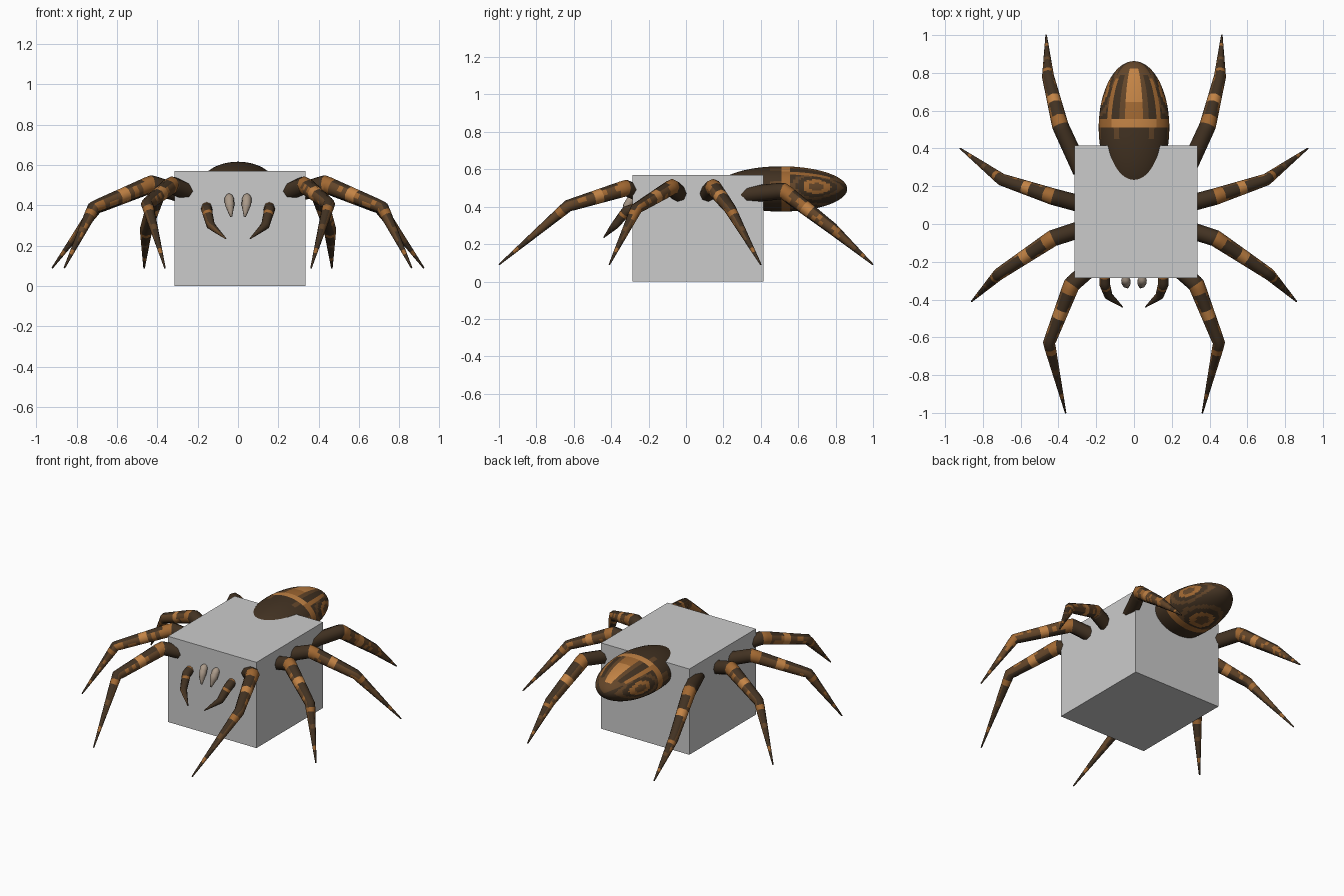
import bpy, bmesh, math, random
from mathutils import Vector, Matrix

if "Cube" in bpy.data.objects:
    bpy.data.objects.remove(bpy.data.objects["Cube"])

random.seed(4)


def make_material(name, rgb):
    m = bpy.data.materials.new(name)
    m.diffuse_color = (*rgb, 1)
    m.use_nodes = True
    m.node_tree.nodes["Principled BSDF"].inputs["Base Color"].default_value = m.diffuse_color
    return m


DARK, MID, ORANGE, LIGHT = range(4)
FUR = [make_material("dark brown", (0.055, 0.032, 0.016)),
       make_material("mid brown", (0.125, 0.06, 0.022)),
       make_material("orange", (0.36, 0.14, 0.032)),
       make_material("light orange", (0.55, 0.23, 0.06))]
GREY = make_material("grey", (0.6, 0.6, 0.6))
BONE = make_material("bone", (0.4, 0.32, 0.25))


def finish(bm, name, mats, rule=None, smooth=True):
    bmesh.ops.recalc_face_normals(bm, faces=bm.faces)
    for f in bm.faces:
        f.smooth = smooth
        if rule:
            f.material_index = rule(f.calc_center_median())
    me = bpy.data.meshes.new(name)
    bm.to_mesh(me)
    bm.free()
    for m in mats:
        me.materials.append(m)
    ob = bpy.data.objects.new(name, me)
    bpy.context.collection.objects.link(ob)
    return ob


def ellipsoid(name, centre, radii, mats, rule=None, seg=24, rings=16):
    # poles lie along y
    bm = bmesh.new()
    mat = (Matrix.Translation(centre) @ Matrix.Diagonal((*radii, 1))
           @ Matrix.Rotation(math.pi / 2, 4, 'X'))
    bmesh.ops.create_uvsphere(bm, u_segments=seg, v_segments=rings, radius=1, matrix=mat)
    return finish(bm, name, mats, rule)


def tube(name, pts, radii, mats, colour=None, sides=8, steps=14):
    # tapered limb along a bent path; colour(s, angle) paints each face
    pts = [Vector(p) for p in pts]
    bm = bmesh.new()
    rings, n = [], len(pts) - 1
    for k in range(n * steps + 1):
        i = min(k // steps, n - 1)
        t = k / steps - i
        d = (pts[i + 1] - pts[i]).normalized()
        if k % steps == 0 and 0 < i and k < n * steps:
            d = (d + (pts[i] - pts[i - 1]).normalized()).normalized()
        side = d.cross(Vector((0, 0, 1))).normalized()
        up = side.cross(d)
        c = pts[i].lerp(pts[i + 1], t)
        r = radii[i] * (1 - t) + radii[i + 1] * t
        rings.append([bm.verts.new(c + r * (side * math.cos(a) + up * math.sin(a)))
                      for a in (2 * math.pi * j / sides for j in range(sides))])
    for k in range(n * steps):
        for j in range(sides):
            q = (j + 1) % sides
            f = bm.faces.new((rings[k][j], rings[k][q], rings[k + 1][q], rings[k + 1][j]))
            if colour:
                f.material_index = colour((k + 0.5) / steps, 2 * math.pi * (j + 0.5) / sides)
    bm.faces.new(rings[0])
    bm.faces.new(rings[-1])
    return finish(bm, name, mats)


def limb_colour(s, a):
    # orange joint bands, brown flanks with flecks, dark elsewhere
    for at, half, col in ((1.06, 0.07, ORANGE), (1.5, 0.05, LIGHT), (2.1, 0.04, ORANGE),
                          (2.4, 0.04, MID), (2.75, 0.03, ORANGE)):
        if abs(s - at) < half:
            return col
    if abs(math.cos(a)) > 0.8 and 1.1 < s < 2.6:
        return ORANGE if random.random() < 0.2 else MID
    return DARK


def palp_colour(s, a):
    return ORANGE if abs(s - 0.35) < 0.12 or abs(s - 1.2) < 0.1 else \
        MID if math.cos(a) > 0.5 else DARK


def abdomen_colour(c):
    y = c.y
    phi = math.atan2(abs(c.x) / 0.187, (c.z - 0.495) / 0.122)  # 0 top, pi underneath
    if abs(y - 0.535) < 0.022:                                 # cross band
        return LIGHT if phi < 0.7 else ORANGE
    if y < 0.535:
        if y > 0.45 and (0.4 < phi < 0.62 or 1.2 < phi < 1.7):
            return MID
        return DARK
    if phi < 0.3 and y < 0.82:                                 # central stripe
        return LIGHT if y > 0.64 and phi < 0.22 else ORANGE
    if phi < 0.42:
        return MID
    if phi < 0.7:
        return DARK if y < 0.79 else MID
    if phi < 0.85:
        return ORANGE if y < 0.77 else MID
    # nested loops on the flanks and underneath
    d = min(math.hypot((y - 0.7) / 0.1, (phi - 1.45) / 0.5),
            math.hypot((y - 0.64) / 0.1, (phi - math.pi) / 0.6))
    for limit, col in ((0.4, MID), (0.75, ORANGE), (1.1, DARK), (1.4, MID)):
        if d < limit:
            return col
    return DARK


# block that encloses the middle of the body
bm = bmesh.new()
bmesh.ops.create_cube(bm, size=1, matrix=Matrix.Translation((0.01, 0.065, 0.285))
                      @ Matrix.Diagonal((0.65, 0.70, 0.57, 1)))
finish(bm, "body_block", [GREY], smooth=False)

# body
ellipsoid("thorax", (0, 0.05, 0.46), (0.24, 0.3, 0.09), [FUR[DARK]])
ellipsoid("abdomen", (0, 0.51, 0.495), (0.187, 0.352, 0.121), FUR, abdomen_colour, 72, 72)

# legs: hip, shoulder, knee, foot
LEGS = {
    "front_leg": ((0.24, -0.24, 0.465), (0.33, -0.32, 0.50), (0.45, -0.63, 0.405), (0.362, -1.0, 0.09)),
    "front_side_leg": ((0.26, -0.02, 0.45), (0.43, -0.075, 0.505), (0.715, -0.265, 0.39), (0.86, -0.41, 0.09)),
    "rear_side_leg": ((0.26, 0.10, 0.45), (0.43, 0.145, 0.505), (0.70, 0.235, 0.39), (0.92, 0.40, 0.09)),
    "rear_leg": ((0.28, 0.28, 0.46), (0.39, 0.52, 0.485), (0.455, 0.78, 0.285), (0.465, 1.0, 0.09)),
}
for side, sx in (("right", 1), ("left", -1)):
    for name, pts in LEGS.items():
        tube(f"{side}_{name}", [(sx * x, y, z) for x, y, z in pts],
             (0.045, 0.044, 0.032, 0.004), FUR, limb_colour)
    # curved feelers
    palp = ((0.155, -0.25, 0.40), (0.155, -0.32, 0.375), (0.135, -0.38, 0.30), (0.06, -0.44, 0.235))
    tube(f"{side}_feeler", [(sx * x, y, z) for x, y, z in palp],
         (0.026, 0.028, 0.022, 0.003), FUR, palp_colour, steps=6)
    # pale drop-shaped fangs
    fang = ((0.045, -0.27, 0.45), (0.044, -0.295, 0.435), (0.041, -0.315, 0.40), (0.034, -0.335, 0.345))
    tube(f"{side}_fang", [(sx * x, y, z) for x, y, z in fang],
         (0.012, 0.024, 0.024, 0.006), [BONE], steps=3)
